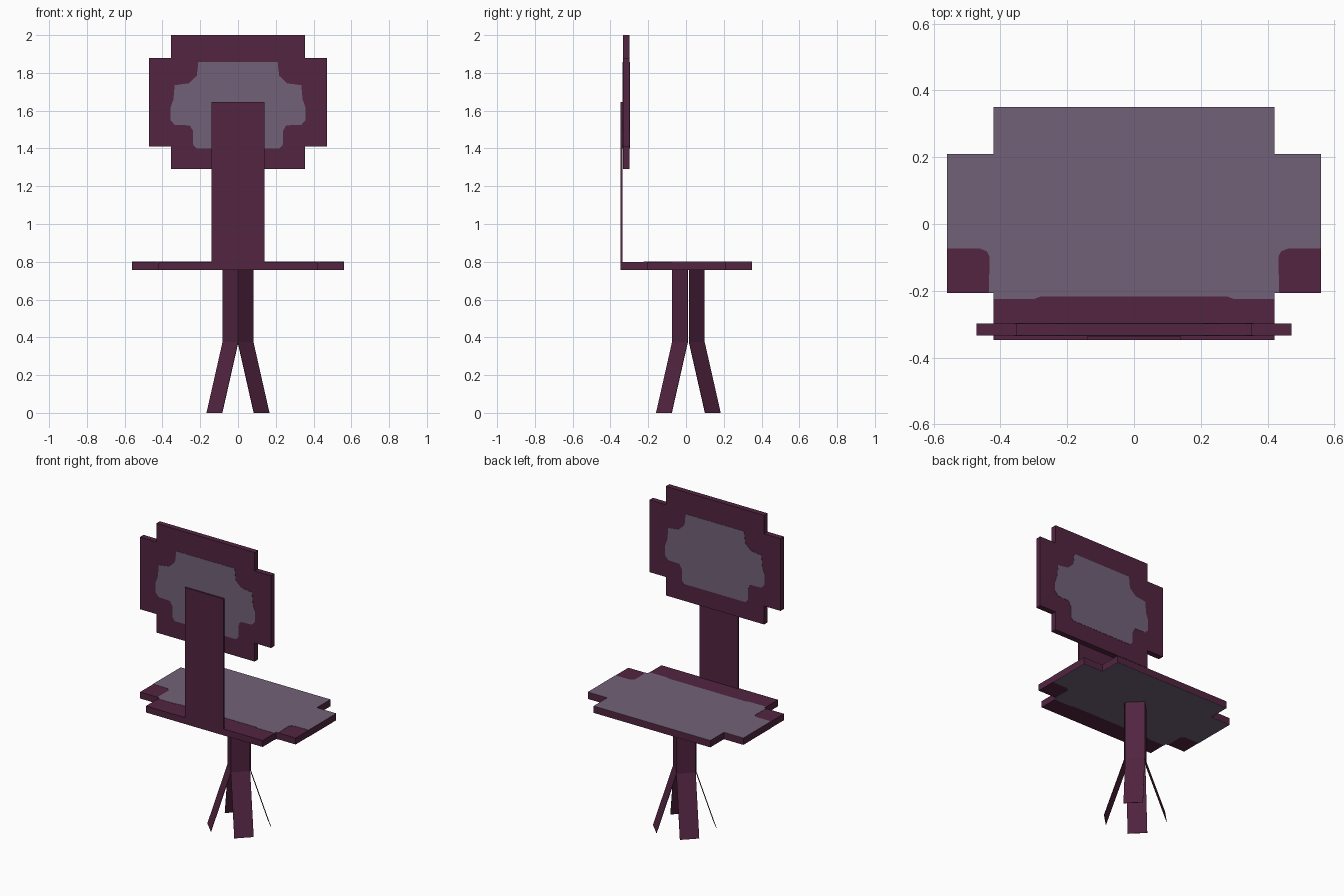
import bpy, bmesh, math
from mathutils import Matrix, Vector

if "Cube" in bpy.data.objects:
    bpy.data.objects.remove(bpy.data.objects["Cube"])


def material(name, colour):
    m = bpy.data.materials.new(name)
    m.diffuse_color = (*colour, 1)
    m.use_nodes = True
    m.node_tree.nodes["Principled BSDF"].inputs["Base Color"].default_value = m.diffuse_color
    return m


PLUM = material("dark plum", (0.084, 0.018, 0.051))
MAUVE = material("grey mauve", (0.165, 0.120, 0.185))


def prism(name, pts, lo, hi, mat, place, matrix=Matrix()):
    """Extrude a 2D outline from lo to hi; place(u, v, d) gives 3D points."""
    bm = bmesh.new()
    a = [bm.verts.new(matrix @ Vector(place(u, v, lo))) for u, v in pts]
    b = [bm.verts.new(matrix @ Vector(place(u, v, hi))) for u, v in pts]
    bm.faces.new(a)
    bm.faces.new(b)
    n = len(pts)
    for i in range(n):
        j = (i + 1) % n
        bm.faces.new((a[i], a[j], b[j], b[i]))
    bmesh.ops.recalc_face_normals(bm, faces=bm.faces)
    me = bpy.data.meshes.new(name)
    bm.to_mesh(me)
    bm.free()
    me.materials.append(mat)
    ob = bpy.data.objects.new(name, me)
    bpy.context.collection.objects.link(ob)
    return ob


def mirrored(half):
    """Close a right-hand half outline by reflecting it across x = 0."""
    return half + [(-u, v) for u, v in reversed(half)]


def flat(u, v, d):
    return (u, v, d)


def upright(u, v, d):
    return (u, d, v)


# Seat slab with notched corners
prism("seat", mirrored([(0.42, -0.347), (0.42, -0.207), (0.56, -0.207), (0.56, 0.21),
                        (0.42, 0.21), (0.42, 0.35)]), 0.757, 0.799, PLUM, flat)

# Cushion colour on the seat's top and underside
seat_patch = mirrored([(0.28, -0.217), (0.30, -0.225), (0.42, -0.225), (0.42, -0.207),
                       (0.435, -0.207), (0.432, -0.10), (0.44, -0.082), (0.46, -0.074),
                       (0.56, -0.074), (0.56, 0.21), (0.42, 0.21), (0.42, 0.35)])
prism("seat_cushion_top", seat_patch, 0.799, 0.8005, MAUVE, flat)
prism("seat_cushion_underside", seat_patch, 0.7555, 0.757, MAUVE, flat)

# Backrest panel with notched corners
prism("backrest", mirrored([(0.354, 1.29), (0.354, 1.41), (0.472, 1.41), (0.472, 1.88),
                            (0.354, 1.88), (0.354, 2.0)]), -0.334, -0.298, PLUM, upright)

# Cushion colour on both sides of the backrest
back_patch = mirrored([(0.22, 1.40), (0.237, 1.42), (0.237, 1.49), (0.255, 1.522),
                       (0.335, 1.525), (0.358, 1.55), (0.358, 1.615), (0.342, 1.66),
                       (0.335, 1.735), (0.26, 1.745), (0.218, 1.785), (0.21, 1.858)])
prism("backrest_cushion_front", back_patch, -0.3355, -0.334, MAUVE, upright)
prism("backrest_cushion_rear", back_patch, -0.298, -0.2965, MAUVE, upright)

# Thin post carrying the backrest
prism("back_post", mirrored([(0.14, 0.799), (0.14, 1.645)]), -0.347, -0.337, PLUM, upright)

# Four thin bent leg plates set diagonally: vertical above, splayed below
T = 0.003
leg = [(0.058, 0.757), (0.058, 0.375), (0.178, 0), (0.178 - T, 0),
       (0.058 - T, 0.375), (0.058 - T, 0.757)]
for name, angle, y in (("front_left_leg", 225, 0.008), ("front_right_leg", 315, 0.008),
                       ("rear_right_leg", 45, 0.017), ("rear_left_leg", 135, 0.017)):
    m = Matrix.Translation((0, y, 0)) @ Matrix.Rotation(math.radians(angle), 4, 'Z')
    prism(name, leg, -0.058, 0.058, PLUM, upright, m)
